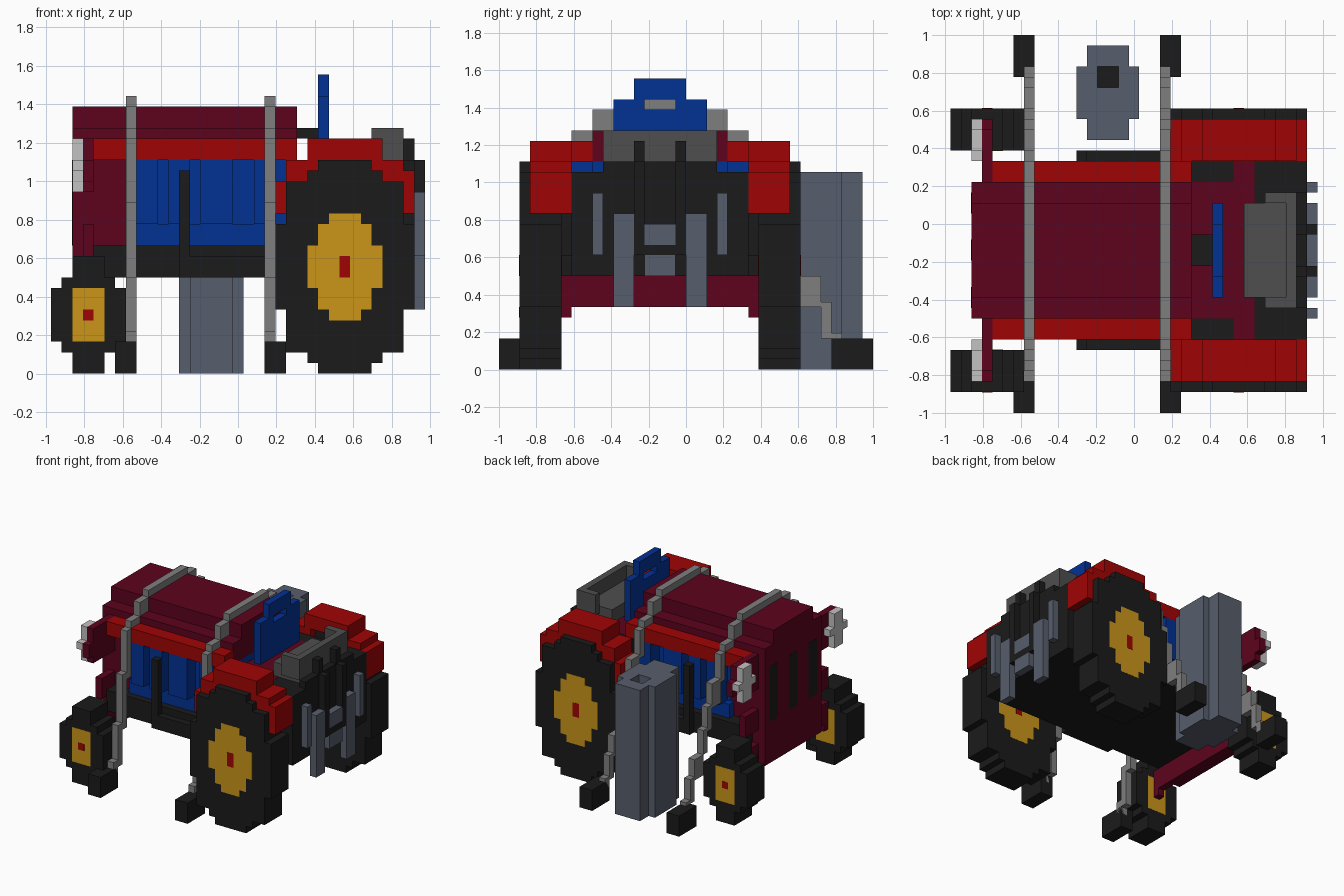
import bpy, bmesh

cube = bpy.data.objects.get("Cube")
if cube:
    bpy.data.objects.remove(cube, do_unlink=True)

U = 1 / 18          # edge of one block
EPS = 0.03          # thickness of painted plates, in blocks


def srgb(r, g, b):
    f = lambda c: c / 12.92 if c <= 0.04045 else ((c + 0.055) / 1.055) ** 2.4
    return tuple(f(c / 255) for c in (r, g, b)) + (1.0,)


def material(name, rgb):
    m = bpy.data.materials.new(name)
    m.use_nodes = True
    col = srgb(*rgb)
    m.diffuse_color = col
    bsdf = next(n for n in m.node_tree.nodes if n.type == 'BSDF_PRINCIPLED')
    bsdf.inputs["Base Color"].default_value = col
    return m


MAROON = material("dark red", (93, 3, 29))
RED = material("red", (160, 4, 4))
BLUE = material("blue", (2, 49, 148))
BLACK = material("black", (27, 27, 27))
SEAT = material("dark grey", (78, 78, 78))
STRAP = material("mid grey", (127, 127, 127))
LAMP = material("light grey", (194, 194, 194))
TANK = material("slate grey", (87, 94, 108))
YELLOW = material("yellow", (203, 150, 26))


def blocks(name, mat, boxes, mirror=False):
    """One object from boxes (x0, x1, y0, y1, z0, z1) in block units."""
    boxes = list(boxes)
    if mirror:      # copy to the other side of the tractor's centre line
        boxes += [(a, b, 31 - d, 31 - c, e, f) for a, b, c, d, e, f in boxes]
    bm = bmesh.new()
    for x0, x1, y0, y1, z0, z1 in boxes:
        made = bmesh.ops.create_cube(bm, size=1)["verts"]
        for v in made:
            v.co = (((x1 if v.co.x > 0 else x0) - 17.5) * U,
                    ((y1 if v.co.y > 0 else y0) - 18) * U,
                    (z1 if v.co.z > 0 else z0) * U)
    me = bpy.data.meshes.new(name)
    bm.to_mesh(me)
    bm.free()
    me.materials.append(mat)
    ob = bpy.data.objects.new(name, me)
    bpy.context.collection.objects.link(ob)
    return ob


def disc(rects, y0, y1):
    """Stepped disc from stacked rectangles (x0, x1, z0, z1)."""
    return [(a, b, y0, y1, c, d) for a, b, c, d in rects]


# Hood, side panels and grille
blocks("hood", MAROON, [(2, 23, 11, 20, 20, 25), (2, 23, 9, 22, 20, 23)])
blocks("hood_side_panels", RED, [(4, 23, 7, 9, 20, 22)], mirror=True)
blocks("grille", MAROON, [(2, 7, 9, 22, 12, 20), (2, 4, 9, 22, 6, 12),
                          (3, 4, 6, 25, 11, 14)])
blocks("grille_slots", BLACK, [(2 - EPS, 2, y, y + w, 12, 20)
                               for y, w in ((10, 2), (14.5, 2), (19, 2))])

# Headlights on brackets
blocks("headlight_brackets", MAROON,
       [(3, 4, 4, 9, 17, 22), (3, 4, 3, 4, 18, 20)], mirror=True)
blocks("headlights", LAMP,
       [(2, 3, 4, 6, 17, 22), (2, 3, 3, 7, 19, 20)], mirror=True)

# Engine with side ribs
blocks("engine", BLUE, [(7, 23, 9, 22, 12, 20), (7, 23, 8, 23, 12, 14)])
blocks("engine_ribs", BLUE,
       [(a, b, 7, 9, 14, 20) for a, b in ((8, 10), (11, 13), (14, 17), (19, 21))],
       mirror=True)

# Chassis, running boards and front axle
blocks("chassis", BLACK, [(4, 34, 7, 24, 9, 12), (23, 34, 7, 24, 12, 19),
                          (33, 34, 10, 21, 19, 20)])
blocks("running_boards", BLACK,
       [(12, 20, 6, 7, 9, 11), (12, 13, 6, 7, 11, 19)], mirror=True)
blocks("front_axle", MAROON, [(3, 4, 6, 25, 6, 9), (3, 4, 6, 7, 5, 6), (3, 4, 24, 25, 5, 6)])

# Wheels: tyre, rim and cap run through from both faces
big = [(21, 34, 6, 14), (22, 33, 2, 18), (24, 31, 1, 19), (25, 30, 0, 20)]
big_rim = [(24, 31, 8, 12), (25, 30, 6, 14), (26, 29, 5, 15)]
small = [(0, 7, 3, 8), (1, 6, 2, 9), (2, 5, 0, 11)]
for name, tyre, rim, cap in (
        ("rear", big, big_rim, (27, 28, 9, 11)),
        ("front", small, [(2, 5, 3, 8)], (3, 4, 5, 6))):
    blocks(name + "_tyres", BLACK, disc(tyre, 2, 6), mirror=True)
    blocks(name + "_rims", YELLOW, disc(rim, 2 - EPS, 6 + EPS), mirror=True)
    blocks(name + "_hub_caps", RED, disc([cap], 2 - 2 * EPS, 6 + 2 * EPS), mirror=True)

# Stepped fenders over the rear wheels
fender = [(24, 31, 20, 22), (22, 25, 18, 20), (30, 33, 18, 20),
          (21, 23, 15, 18), (32, 34, 15, 19)]
blocks("fenders", RED, disc(fender, 3, 7), mirror=True)

# Driver's place
blocks("floor", MAROON, [(23, 28, 9, 22, 19, 19 + EPS), (27, 29, 7, 24, 19, 19 + EPS)])
blocks("steering_column", BLACK, [(23, 25, 14, 17, 22, 23)])
blocks("steering_wheel", BLUE,
       [(25, 26, 11, 20, 20, 25), (25, 26, 11, 14, 25, 26),
        (25, 26, 17, 20, 25, 26), (25, 26, 13, 18, 26, 28)])
blocks("seat", SEAT,
       [(28, 33, 11, 20, 19, 21), (32, 33, 10, 21, 20, 23),
        (30, 32, 10, 11, 20, 23), (30, 32, 20, 21, 20, 23)])

# Rear hitch
blocks("hitch_posts", BLACK,
       [(33, 34, 13, 14, 19, 22), (34, 35, 13, 14, 11, 20),
        (34, 35, 13, 16, 11, 12)], mirror=True)
blocks("hitch_arms", TANK,
       [(34, 35, 9, 10, 11, 17), (34, 35, 11, 13, 6, 15),
        (34, 35, 14, 17, 12, 14), (34, 35, 14, 17, 9, 11)], mirror=True)

# Tie-down straps: over the hood, then stepping down to a foot on each side
over = [(11, 20, 25, 26), (9, 11, 23, 25), (20, 22, 23, 25),
        (7, 9, 22, 23), (22, 24, 22, 23)]
near = [(6, 7, 15, 22), (5, 6, 8, 16), (4, 5, 3, 9), (3, 4, 2, 4)]
far = [(24, 25, 18, 22), (25, 27, 15, 18.5), (27, 28, 12, 15.5), (28, 29, 9, 12.5),
       (29, 31, 6, 9), (31, 32, 3, 6.5), (32, 33, 2, 3.5)]
for name, x in (("front", 7), ("rear", 20)):
    blocks(name + "_strap", STRAP, [(x, x + 1, *s) for s in over + near + far])
    fx = 6 if name == "front" else 20
    blocks(name + "_strap_feet", BLACK,
           [(fx, fx + 2, 0, 4, 0, 3), (fx, fx + 2, 32, 36, 0, 3)])

# Standing tank with an open filler hole
blocks("tank", TANK,
       [(12, 18, 28, 33, 0, 17), (13, 17, 26, 35, 0, 17),
        (12, 14, 28, 33, 17, 19), (16, 18, 28, 33, 17, 19),
        (13, 17, 26, 31, 17, 19), (13, 17, 33, 35, 17, 19)])
blocks("tank_hole_bottom", BLACK, [(14, 16, 31, 33, 17, 17 + EPS)])
